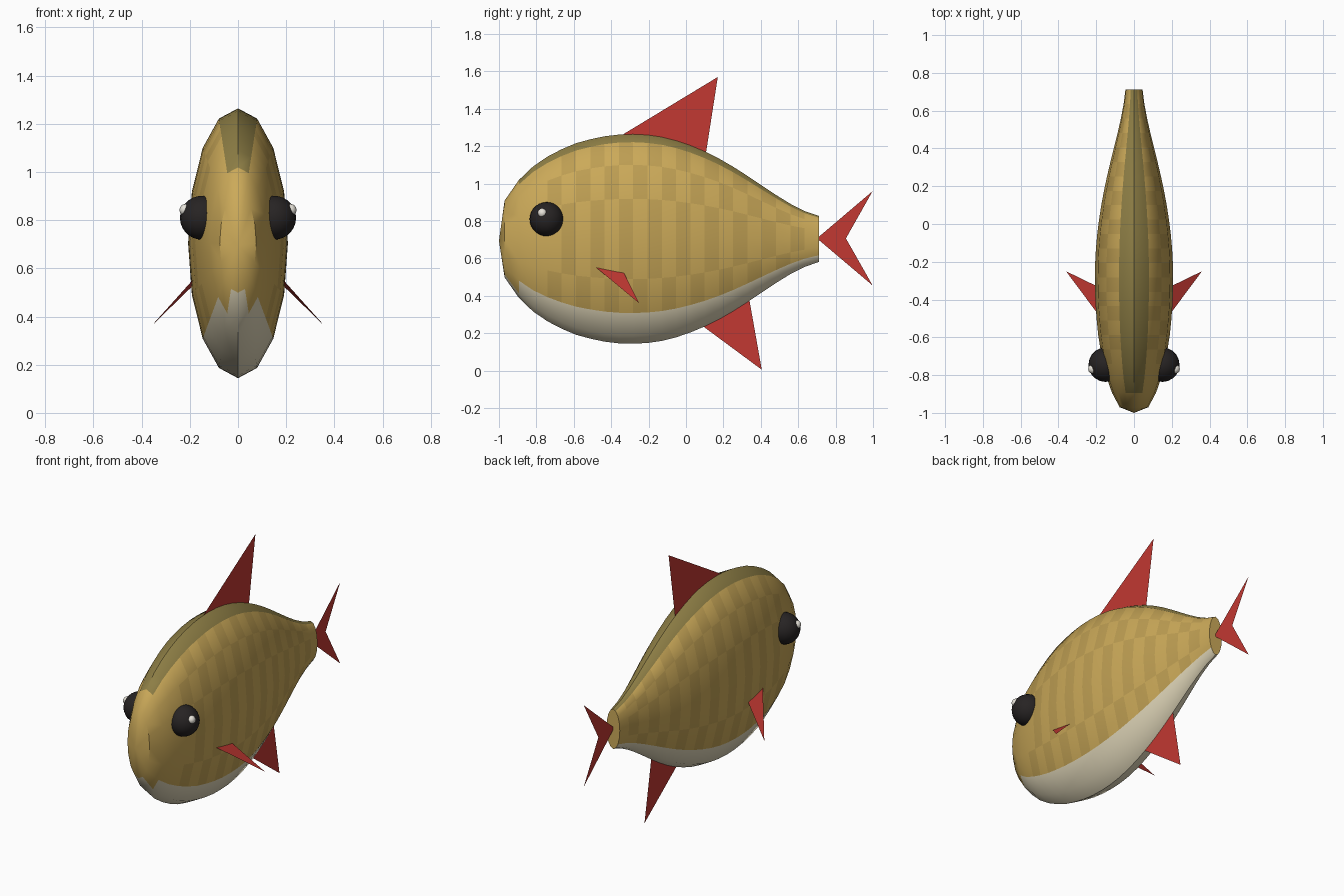
import bpy, bmesh
from math import sin, cos, pi, radians

if "Cube" in bpy.data.objects:
    bpy.data.objects.remove(bpy.data.objects["Cube"])


def material(name, r, g, b):
    m = bpy.data.materials.new(name)
    m.diffuse_color = (r, g, b, 1)
    m.use_nodes = True
    m.node_tree.nodes["Principled BSDF"].inputs["Base Color"].default_value = m.diffuse_color
    return m


GOLD = material("gold", 0.60, 0.40, 0.10)
SCALE = material("scale_gold", 0.51, 0.34, 0.085)
BACK = material("olive_back", 0.27, 0.21, 0.06)
BELLY = material("cream_belly", 0.74, 0.67, 0.48)
RED = material("red_fin", 0.54, 0.04, 0.032)
BLACK = material("eye_black", 0.02, 0.017, 0.017)
WHITE = material("eye_glint", 0.80, 0.77, 0.70)


def add_object(name, bm, mats):
    bmesh.ops.recalc_face_normals(bm, faces=bm.faces)
    mesh = bpy.data.meshes.new(name)
    bm.to_mesh(mesh)
    bm.free()
    for m in mats:
        mesh.materials.append(m)
    ob = bpy.data.objects.new(name, mesh)
    bpy.context.collection.objects.link(ob)
    return ob


def smooth(ob, angle):
    bpy.ops.object.select_all(action='DESELECT')
    ob.select_set(True)
    bpy.context.view_layer.objects.active = ob
    bpy.ops.object.shade_smooth_by_angle(angle=radians(angle))


# Body: elliptical rings lofted from nose to tail
SIDES, CZ, RATIO = 16, 0.704, 0.37
half_heights = [.205, .315, .388, .440, .480, .512, .533, .549, .558, .560, .556, .545,
                .526, .500, .468, .430, .386, .337, .286, .235, .188, .149, .123]
bm = bmesh.new()
rings = []
for i, h in enumerate(half_heights):
    y = -0.97 + 0.0764 * i
    rings.append([bm.verts.new((h * RATIO * sin(2 * pi * j / SIDES), y,
                                CZ + h * cos(2 * pi * j / SIDES))) for j in range(SIDES)])
nose = bm.verts.new((0, -1.0, CZ - 0.01))
for j in range(SIDES):
    bm.faces.new((nose, rings[0][j], rings[0][(j + 1) % SIDES]))
bm.faces.new(rings[-1])


def body_colour(i, row):
    # row 0 is the spine, row 7 the keel
    if row == 0:
        return 2 if i >= 1 else 0
    if row >= 6:
        return 3 if i >= (0 if row == 7 else 1) else 0
    band = (0, 0, 1, 2, 2, 3)[row]
    return 1 if 3 <= i <= 20 and (i + band) % 2 == 0 else 0


for i in range(len(rings) - 1):
    for j in range(SIDES):
        k = (j + 1) % SIDES
        f = bm.faces.new((rings[i][j], rings[i][k], rings[i + 1][k], rings[i + 1][j]))
        f.material_index = body_colour(i, min(j, SIDES - 1 - j))
smooth(add_object("body", bm, [GOLD, SCALE, BACK, BELLY]), 40)


# Fins: flat sheets
def fin(name, points):
    bm = bmesh.new()
    bm.faces.new([bm.verts.new(p) for p in points])
    add_object(name, bm, [RED])


fin("dorsal_fin", [(0, -0.35, 1.255), (0, 0.17, 1.57), (0, 0.10, 1.12)])
fin("anal_fin", [(0, 0.06, 0.26), (0, 0.405, 0.005), (0, 0.335, 0.40)])
fin("tail_fin", [(0, 0.70, 0.707), (0, 0.998, 0.96), (0, 0.855, 0.707), (0, 0.998, 0.455)])


# Eyes, glints and side fins on both sides
def ball(name, centre, radius, mat, u=20, v=14):
    bm = bmesh.new()
    bmesh.ops.create_uvsphere(bm, u_segments=u, v_segments=v, radius=radius)
    bmesh.ops.translate(bm, verts=bm.verts, vec=centre)
    smooth(add_object(name, bm, [mat]), 60)


for side, s in (("left", 1), ("right", -1)):
    ball(side + "_eye", (s * 0.15, -0.745, 0.81), 0.091, BLACK)
    ball(side + "_eye_glint", (s * 0.218, -0.768, 0.842), 0.025, WHITE, 12, 8)
    fin(side + "_pectoral_fin",
        [(s * 0.185, -0.485, 0.555), (s * 0.36, -0.25, 0.36), (s * 0.185, -0.335, 0.53)])
